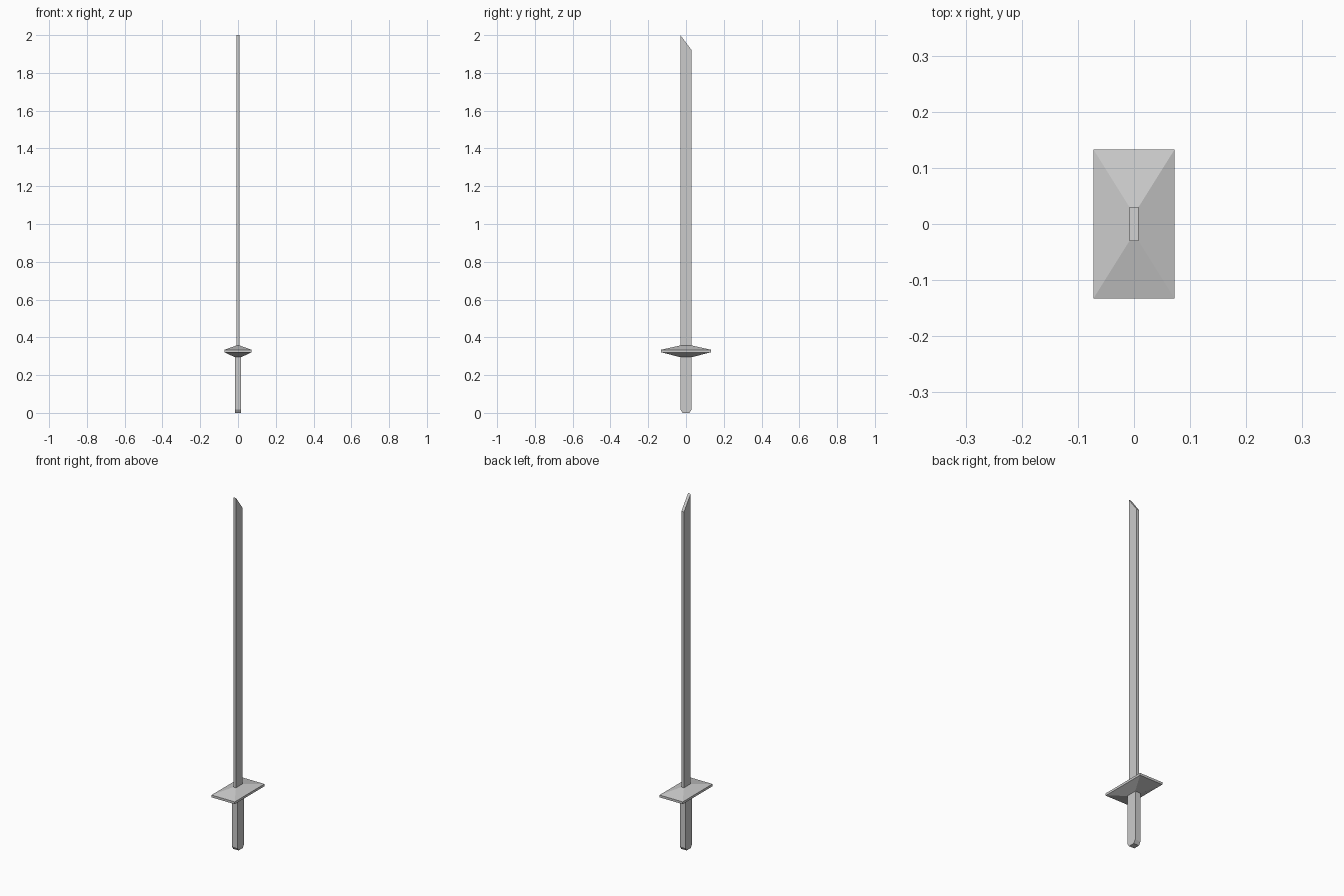
import bpy, bmesh

if "Cube" in bpy.data.objects:
    bpy.data.objects.remove(bpy.data.objects["Cube"])


def loft(name, rings, cap_bottom=False, cap_top=False):
    """Stack rectangles (half_x, half_y, z at -y side, z at +y side) into a flat-faced part."""
    bm = bmesh.new()
    loops = []
    for hx, hy, z0, z1 in rings:
        corners = [(-hx, -hy, z0), (hx, -hy, z0), (hx, hy, z1), (-hx, hy, z1)]
        loops.append([bm.verts.new(c) for c in corners])
    for a, b in zip(loops, loops[1:]):
        for i in range(4):
            j = (i + 1) % 4
            bm.faces.new((a[i], a[j], b[j], b[i]))
    if cap_bottom:
        bm.faces.new(loops[0][::-1])
    if cap_top:
        bm.faces.new(loops[-1])
    mesh = bpy.data.meshes.new(name)
    bm.to_mesh(mesh)
    bm.free()
    obj = bpy.data.objects.new(name, mesh)
    bpy.context.collection.objects.link(obj)
    return obj


GRIP_X, BLADE_X, HALF_Y = 0.017, 0.008, 0.03
GRIP_TOP, GUARD_TOP = 0.295, 0.357

# Grip, with its lower end chamfered front and back
loft("grip", [(GRIP_X, 0.018, 0, 0),
              (GRIP_X, HALF_Y, 0.018, 0.018),
              (GRIP_X, HALF_Y, GRIP_TOP, GRIP_TOP)], cap_bottom=True)

# Guard, a thin rectangular rim tapering to the grip and the blade
loft("guard", [(GRIP_X, HALF_Y, GRIP_TOP, GRIP_TOP),
               (0.0725, 0.133, 0.321, 0.321),
               (0.0725, 0.133, 0.334, 0.334),
               (BLADE_X, HALF_Y, GUARD_TOP, GUARD_TOP)])

# Blade, with a slanted tip
loft("blade", [(BLADE_X, HALF_Y, GUARD_TOP, GUARD_TOP),
               (BLADE_X, HALF_Y, 2.0, 1.92)], cap_top=True)
